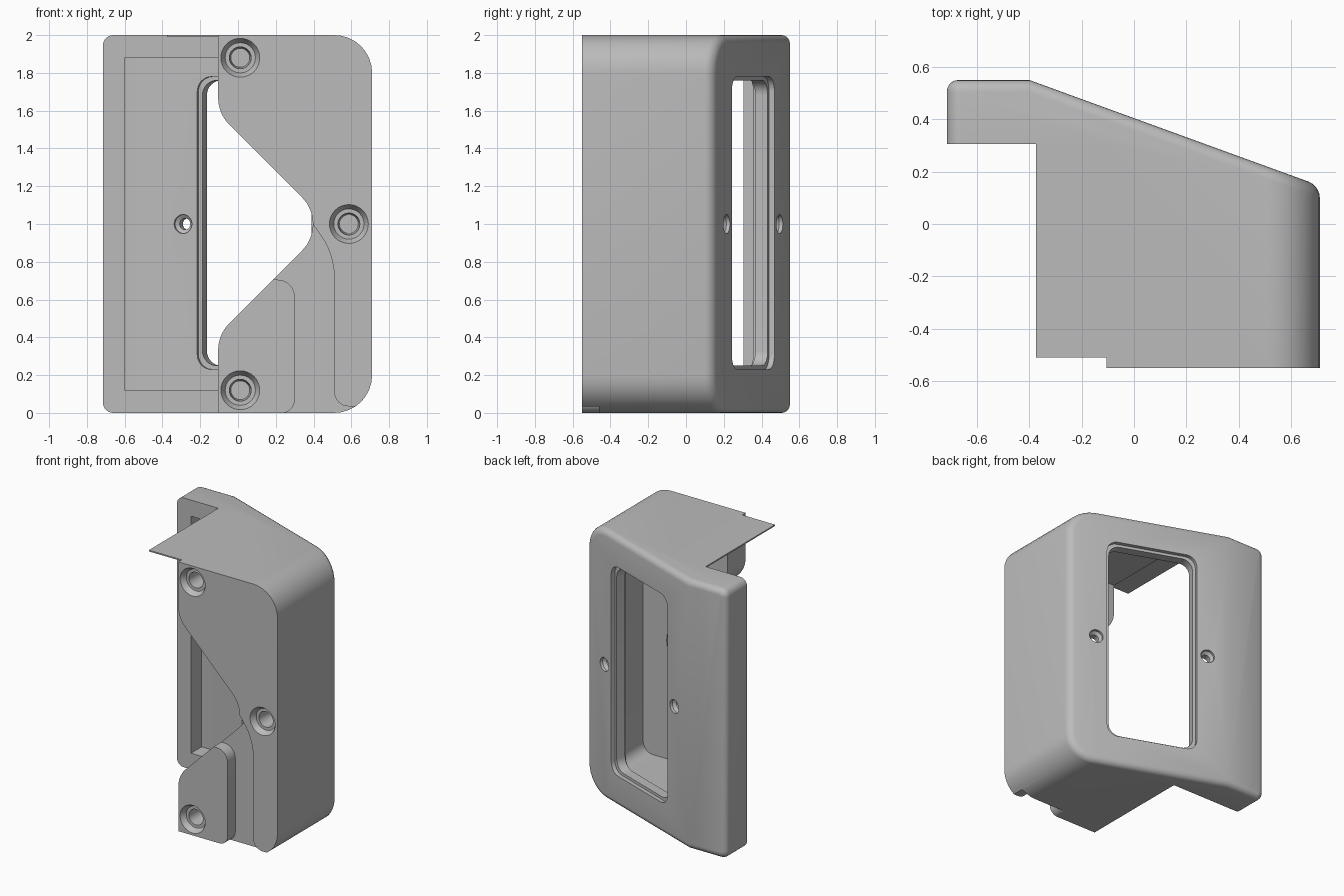
import bpy, bmesh, math
from mathutils import Vector, Matrix

cube = bpy.data.objects.get("Cube")
if cube:
    bpy.data.objects.remove(cube)

TILT = math.radians(20)
NORMAL = Vector((math.sin(TILT), math.cos(TILT), 0))
CREASE = Vector((-0.4, 0.55, 0))

grey = bpy.data.materials.new("plain grey")
grey.use_nodes = True
grey.diffuse_color = (0.5, 0.5, 0.5, 1)
grey.node_tree.nodes["Principled BSDF"].inputs["Base Color"].default_value = (0.5, 0.5, 0.5, 1)


def make(name, bm):
    bmesh.ops.recalc_face_normals(bm, faces=bm.faces[:])
    mesh = bpy.data.meshes.new(name)
    bm.to_mesh(mesh)
    bm.free()
    mesh.materials.append(grey)
    obj = bpy.data.objects.new(name, mesh)
    bpy.context.collection.objects.link(obj)
    return obj


def rounded(points, steps=8):
    """Outline from (x, z, radius) corners."""
    out = []
    for i, (x, z, r) in enumerate(points):
        p = Vector((x, z))
        if r == 0:
            out.append(p)
            continue
        a = (Vector(points[i - 1][:2]) - p).normalized()
        b = (Vector(points[(i + 1) % len(points)][:2]) - p).normalized()
        half = a.angle(b) / 2
        centre = p + (a + b).normalized() * r / math.sin(half)
        start = p + a * r / math.tan(half) - centre
        end = p + b * r / math.tan(half) - centre
        sweep = math.pi - 2 * half
        for k in range(steps + 1):
            t = k / steps
            out.append(centre + (start * math.sin((1 - t) * sweep)
                                 + end * math.sin(t * sweep)) / math.sin(sweep))
    return out


def prism(points, y0, y1):
    """Extrude an x-z outline along y."""
    bm = bmesh.new()
    face = bm.faces.new([bm.verts.new((p.x, y0, p.y)) for p in rounded(points)])
    ext = bmesh.ops.extrude_face_region(bm, geom=[face])["geom"]
    bmesh.ops.translate(bm, vec=(0, y1 - y0, 0),
                        verts=[v for v in ext if isinstance(v, bmesh.types.BMVert)])
    return bm


def rect(x0, x1, z0, z1, left, right):
    return [(x0, z0, left), (x1, z0, right), (x1, z1, right), (x0, z1, left)]


def wedge(outline, front, inset):
    """Prism whose back is cut by the sloping plane."""
    bm = prism(outline, front, 0.55 - inset)
    cut = bmesh.ops.bisect_plane(bm, geom=bm.verts[:] + bm.edges[:] + bm.faces[:],
                                 plane_co=CREASE - NORMAL * inset, plane_no=NORMAL,
                                 clear_outer=True)["geom_cut"]
    bmesh.ops.holes_fill(bm, edges=[e for e in cut if isinstance(e, bmesh.types.BMEdge)])
    bmesh.ops.recalc_face_normals(bm, faces=bm.faces[:])
    return bm


def tilted(bm, x):
    """Place a cutter made along y square to the sloping back at x."""
    y = CREASE.y - (x - CREASE.x) * math.tan(TILT)
    bm.transform(Matrix.Translation((x, y, 0)) @ Matrix.Rotation(-TILT, 4, "Z"))
    return bm


def turned(x, z, profile):
    """Round cutter along y from (radius, y) pairs."""
    bm = bmesh.new()
    n = 32
    rings = [[bm.verts.new((x + r * math.cos(2 * math.pi * k / n), y,
                            z + r * math.sin(2 * math.pi * k / n))) for k in range(n)]
             for r, y in profile]
    for a, b in zip(rings, rings[1:]):
        for k in range(n):
            bm.faces.new((a[k], a[(k + 1) % n], b[(k + 1) % n], b[k]))
    bm.faces.new(rings[0])
    bm.faces.new(rings[-1])
    return bm


# Outer body with softened back rim
bm = wedge(rect(-0.715, 0.71, 0, 2, 0.055, 0.2), -0.55, 0)
rim = [e for e in bm.edges if len(e.link_faces) == 2
       and (e.link_faces[0].normal.y > 0.5) != (e.link_faces[1].normal.y > 0.5)]
bmesh.ops.bevel(bm, geom=rim, offset=0.045, segments=5, profile=0.5, affect="EDGES")
body = make("housing_body", bm)

cutters = []
# Hollow inside
cutters.append(("cavity_cutter", wedge(rect(-0.6, 0.59, 0.12, 1.88, 0, 0.08), -0.34, 0.12)))
# Front panel edge with its deep notch
cutters.append(("notch_cutter", prism([
    (-1, 2.1, 0), (-0.105, 2.1, 0), (-0.105, 1.585, 0.2), (0.48, 1, 0.2),
    (-0.105, 0.415, 0.2), (-0.105, -0.1, 0), (-1, -0.1, 0)], -0.7, -0.2)))
# Open side in front of the flange
cutters.append(("side_cutter", prism(rect(-1, -0.105, -0.1, 2.1, 0, 0), -0.25, 0.305)))
# Cable channel beside the foot
cutters.append(("channel_cutter", prism([
    (0.36, 1.05, 0), (0.1, 0.705, 0), (0.3, 0.705, 0.09), (0.3, -0.001, 0.07),
    (0.2, -0.001, 0), (0.2, -0.1, 0), (0.8, -0.1, 0), (0.8, 0.035, 0),
    (0.51, 0.035, 0.075), (0.51, 0.84, 0.4)], -0.7, -0.46)))
# Window with a shallow ledge on both faces
for label, w, h, y0, y1 in (("window", 0.308, 0.755, -0.3, 0.1),
                            ("outer_ledge", 0.33, 0.775, -0.03, 0.1),
                            ("inner_ledge", 0.33, 0.775, -0.2, -0.1)):
    shape = rect(-w, w, 1.005 - h, 1.005 + h, 0.08, 0.08)
    cutters.append((label + "_cutter", tilted(prism(shape, y0, y1), 0.135)))
# Back screw holes, countersunk on both faces
for x in (-0.25, 0.52):
    cutters.append(("back_hole_cutter", tilted(turned(0, 1, [
        (0.05, -0.16), (0.05, -0.105), (0.03, -0.09), (0.03, -0.04),
        (0.05, -0.02), (0.05, 0.1)]), x)))
# Front screw holes
for x, z in ((0.012, 1.88), (0.012, 0.12), (0.587, 1.0)):
    cutters.append(("front_hole_cutter", turned(x, z, [
        (0.103, -0.7), (0.103, -0.55), (0.08, -0.51), (0.058, -0.51),
        (0.05, -0.37)])))

bpy.context.view_layer.objects.active = body
for name, bm in cutters:
    cutter = make(name, bm)
    cutter.hide_render = True
    mod = body.modifiers.new(name, "BOOLEAN")
    mod.operation = "DIFFERENCE"
    mod.solver = "EXACT"
    mod.object = cutter
    bpy.ops.object.modifier_apply(modifier=mod.name)
    bpy.data.objects.remove(cutter)

# Thin sheet continuing the top over the open side
bm = prism(rect(-0.375, -0.105, 1.99, 2.0, 0, 0), -0.51, 0.305)
make("top_sheet", bm)

bpy.ops.object.select_all(action="DESELECT")
body.select_set(True)
bpy.ops.object.shade_smooth_by_angle(angle=math.radians(25))
